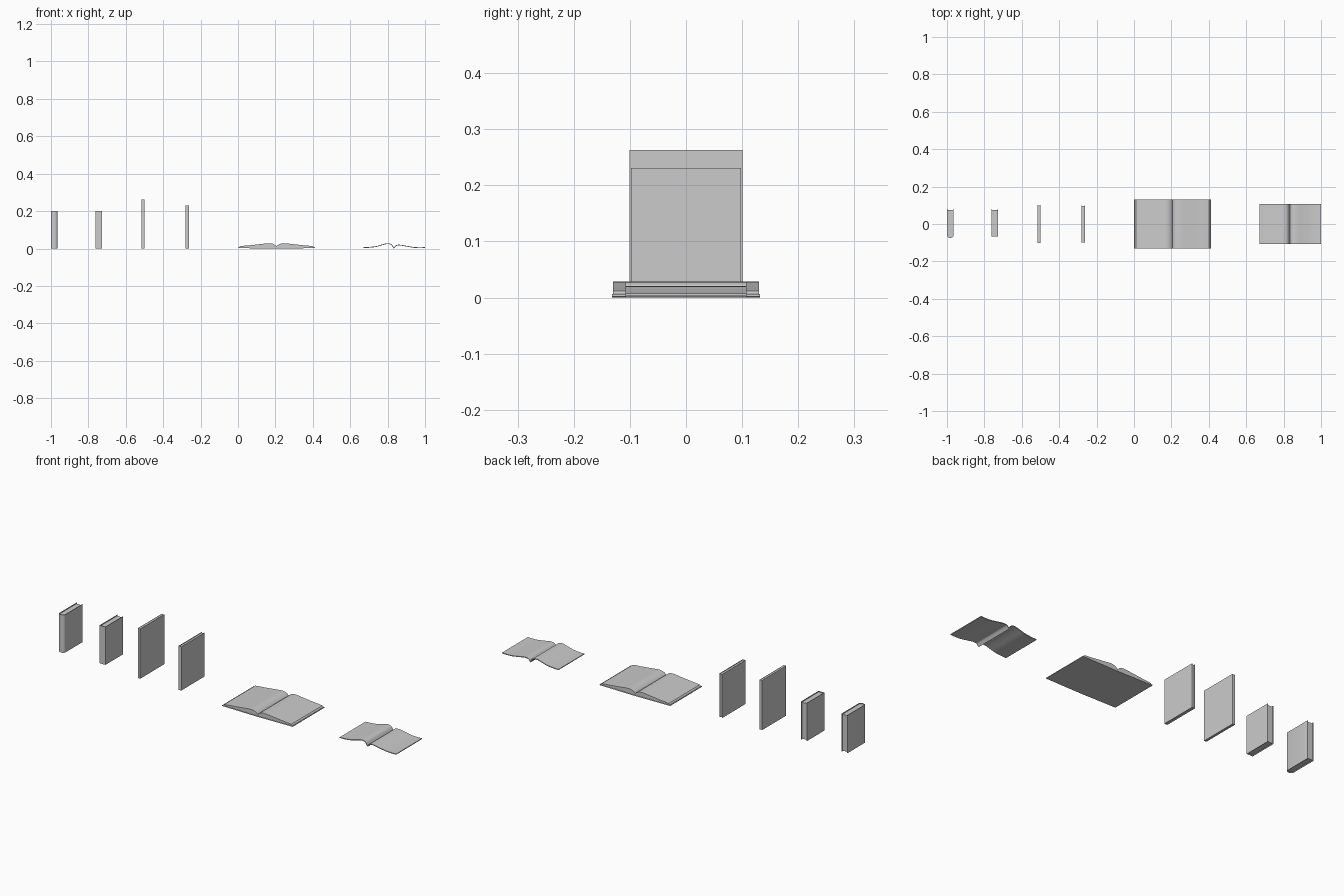
import bpy, bmesh, math
from mathutils import Vector

if "Cube" in bpy.data.objects:
    bpy.data.objects.remove(bpy.data.objects["Cube"])


def prism(name, profile, axis, a, b, smooth=False):
    """Extrude a closed 2D profile: axis 'z' uses (x, y), axis 'y' uses (x, z)."""
    bm = bmesh.new()

    def point(p, t):
        return (p[0], p[1], t) if axis == 'z' else (p[0], t, p[1])
    lo = [bm.verts.new(point(p, a)) for p in profile]
    hi = [bm.verts.new(point(p, b)) for p in profile]
    n = len(profile)
    bm.faces.new(lo)
    bm.faces.new(hi)
    for i in range(n):
        j = (i + 1) % n
        bm.faces.new((lo[i], lo[j], hi[j], hi[i]))
    bmesh.ops.recalc_face_normals(bm, faces=bm.faces)
    mesh = bpy.data.meshes.new(name)
    bm.to_mesh(mesh)
    bm.free()
    obj = bpy.data.objects.new(name, mesh)
    bpy.context.collection.objects.link(obj)
    if smooth:
        bpy.context.view_layer.objects.active = obj
        obj.select_set(True)
        bpy.ops.object.shade_smooth_by_angle(angle=math.radians(35))
        obj.select_set(False)
    return obj


def arc(cx, y, half, bulge, n=8):
    """Spine curve from left to right, bulging toward the front."""
    return [(cx - half * math.cos(math.pi * i / n),
             y - bulge * math.sin(math.pi * i / n)) for i in range(n + 1)]


def closed_book(name, x0, x1, y0, y1, h, t, inset, bulge=0.0):
    """U-shaped cover wrapped around a recessed page block."""
    cx, half = (x0 + x1) / 2, (x1 - x0) / 2
    ys = y0 + bulge
    if bulge:
        outer = arc(cx, ys, half, bulge)
        inner = arc(cx, ys, half - t, bulge - t)
    else:
        outer = [(x0, y0), (x1, y0)]
        inner = [(x0 + t, y0 + t), (x1 - t, y0 + t)]
    cover = [(x0, y1)] + outer + [(x1, y1), (x1 - t, y1)] + inner[::-1] + [(x0 + t, y1)]
    prism(name + "_cover", cover, 'z', 0, h, bulge > 0)
    pages = [(x0 + t, y1 - inset)] + inner + [(x1 - t, y1 - inset)]
    prism(name + "_pages", pages, 'z', inset, h - inset, bulge > 0)


def curve(points, steps=5):
    """Smooth Catmull-Rom line through a few profile points."""
    pts = [Vector(p) for p in points]
    pts = [2 * pts[0] - pts[1]] + pts + [2 * pts[-1] - pts[-2]]
    out = []
    for i in range(1, len(pts) - 2):
        a, b, c, d = pts[i - 1:i + 3]
        for s in range(steps):
            u = s / steps
            out.append(0.5 * (2 * b + (c - a) * u + (2 * a - 5 * b + 4 * c - d) * u ** 2
                              + (3 * b - a - 3 * c + d) * u ** 3))
    return out + [pts[-2]]


# Standing books, spines toward the front
closed_book("round_spine_book", -1.0, -0.965, -0.075, 0.08, 0.2, 0.003, 0.004, 0.012)
closed_book("flat_spine_book", -0.762, -0.727, -0.068, 0.079, 0.2, 0.003, 0.004)
closed_book("tall_thin_book", -0.515, -0.501, -0.101, 0.101, 0.263, 0.0015, 0.001)
closed_book("thin_hardcover", -0.28, -0.263, -0.098, 0.098, 0.231, 0.002, 0.003)

# Open hardcover: flat cover and two mirrored page stacks
MID = 0.206
prism("open_book_cover", [(0.0, 0.002), (0.19, 0.0), (0.222, 0.0), (0.412, 0.002),
                          (0.412, 0.006), (0.222, 0.004), (0.19, 0.004), (0.0, 0.006)],
      'y', -0.132, 0.132)
page_top = curve([(0.0, 0.011), (0.008, 0.019), (0.022, 0.026), (0.045, 0.028),
                  (0.09, 0.023), (0.14, 0.0175), (0.175, 0.0145), (0.196, 0.012)])
for side, label in ((-1, "left"), (1, "right")):
    prof = [(MID + side * p.x, p.y) for p in page_top]
    prof += [(MID + side * 0.203, 0.0055), (MID, 0.0035)]
    prism("open_book_pages_" + label, prof, 'y', -0.13, 0.13, True)

# Open magazine: a thin curved sheet stack folded at the middle
MAG = 0.833
left = curve([(0.67, 0.007), (0.70, 0.008), (0.74, 0.013), (0.775, 0.023),
              (0.80, 0.028), (0.82, 0.023), (MAG, 0.006)])
right = curve([(MAG, 0.006), (0.846, 0.018), (0.868, 0.020), (0.90, 0.0145),
               (0.94, 0.008), (0.97, 0.0065), (1.0, 0.007)])
top = left + right[1:]
thick = 0.004
under = []
for i, p in enumerate(top):
    d = top[min(i + 1, len(top) - 1)] - top[max(i - 1, 0)]
    n = Vector((d.y, -d.x)).normalized()
    q = p + n * thick
    # keep the underside from crossing itself at the fold
    if i <= len(left) - 1:
        q.x = min(q.x, MAG)
    else:
        q.x = max(q.x, MAG)
    if i == len(left) - 1:
        q = Vector((MAG, 0.0))
    under.append((min(max(q.x, 0.67), 1.0), max(q.y, 0.0)))
bm_profile = [(p.x, p.y) for p in top] + under[::-1]
prism("open_magazine", bm_profile, 'y', -0.108, 0.108, True)
